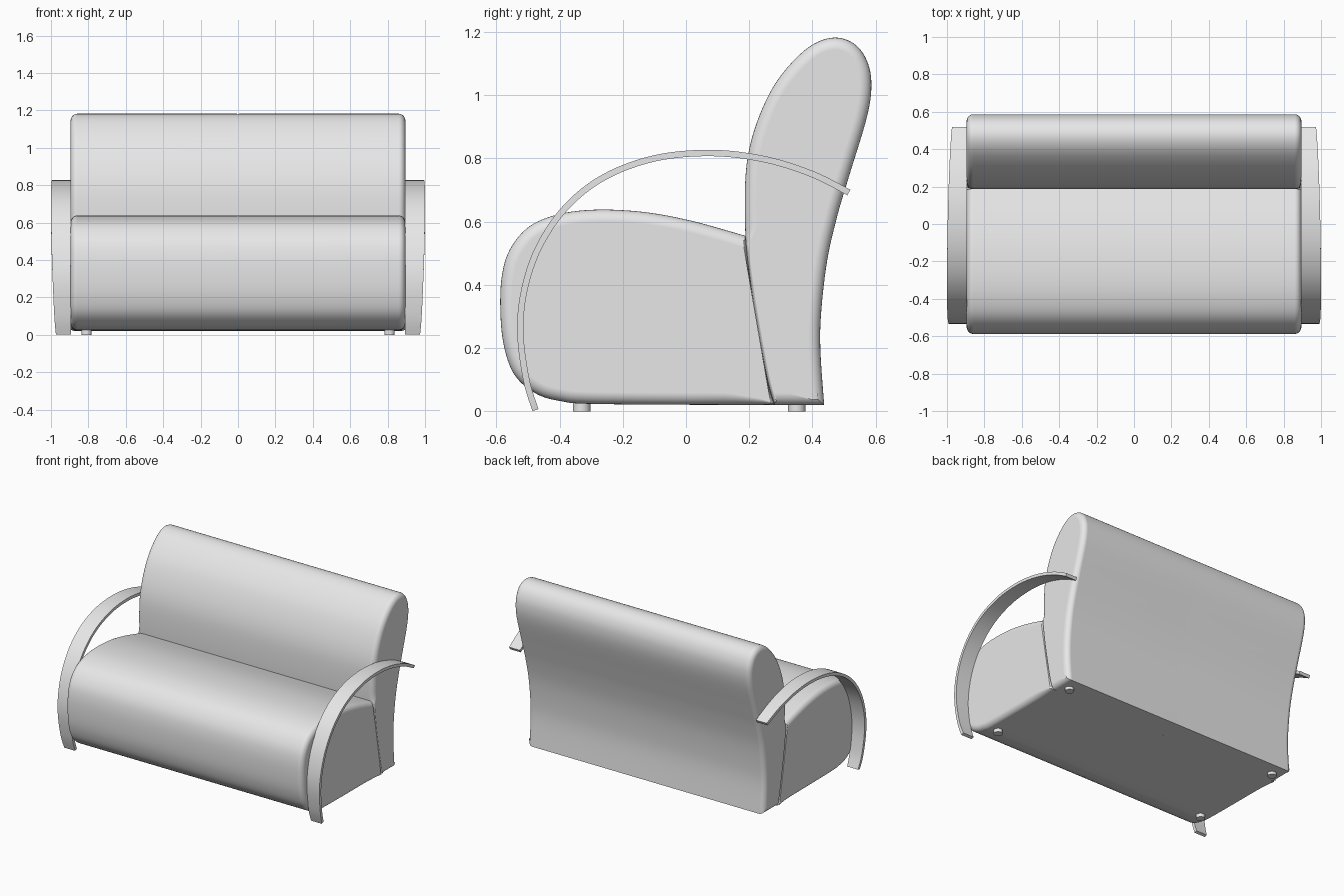
import bpy, bmesh, math
from mathutils import Vector

if "Cube" in bpy.data.objects:
    bpy.data.objects.remove(bpy.data.objects["Cube"])

GREY = (0.8, 0.8, 0.8, 1)
grey = bpy.data.materials.new("light_grey")
grey.use_nodes = True
grey.diffuse_color = GREY
grey.node_tree.nodes["Principled BSDF"].inputs["Base Color"].default_value = GREY


def finish(name, bm, angle=35):
    """Turn a bmesh into a smooth-shaded grey object."""
    bmesh.ops.recalc_face_normals(bm, faces=bm.faces)
    mesh = bpy.data.meshes.new(name)
    bm.to_mesh(mesh)
    bm.free()
    mesh.materials.append(grey)
    obj = bpy.data.objects.new(name, mesh)
    bpy.context.collection.objects.link(obj)
    bpy.ops.object.select_all(action="DESELECT")
    obj.select_set(True)
    bpy.context.view_layer.objects.active = obj
    bpy.ops.object.shade_smooth_by_angle(angle=math.radians(angle))
    weighted = obj.modifiers.new("clean_shading", "WEIGHTED_NORMAL")
    weighted.keep_sharp = True
    return obj


def smooth_path(points, closed, steps=6):
    """Smooth curve through points; a repeated point makes a corner."""
    pts = [Vector(p) for p in points]
    n = len(pts)
    get = (lambda i: pts[i % n]) if closed else (lambda i: pts[max(0, min(i, n - 1))])
    out = []
    for i in range(n if closed else n - 1):
        a, b, c, d = (get(i + k) for k in (-1, 0, 1, 2))
        if (c - b).length < 1e-6:
            continue
        for s in range(steps):
            t = s / steps
            out.append(0.5 * (2 * b + (c - a) * t + (2 * a - 5 * b + 4 * c - d) * t * t
                              + (3 * b - a - 3 * c + d) * t ** 3))
    if not closed:
        out.append(pts[-1])
    return out


def inward_offsets(loop, on_seam):
    """Inset vector per point, shallower along the seam between the cushions."""
    n = len(loop)
    area = sum(loop[i - 1].cross(loop[i]) for i in range(n))
    side = 1 if area > 0 else -1
    edges = []
    for i in range(n):
        a, b = loop[i], loop[(i + 1) % n]
        d = (b - a).normalized()
        edges.append((Vector((-d.y, d.x)) * side, 0.01 if on_seam(a, b) else 0.038))
    result = []
    for i in range(n):
        (n1, d1), (n2, d2) = edges[i - 1], edges[i]
        c = n1.dot(n2)
        if c > 0.93:
            result.append((n1 + n2).normalized() * (d1 + d2) / 2)
        else:
            result.append((n1 * (d1 - c * d2) + n2 * (d2 - c * d1)) / (1 - c * c))
    return result


def cushion(name, points, on_seam, half=0.895, fillet=0.035, segments=6):
    """Side profile swept across the width, with rounded ends and a centre seam."""
    loop = smooth_path(points, True)
    offsets = inward_offsets(loop, on_seam)
    right = [(0.006, 0)]
    for k in range(segments + 1):
        a = math.pi / 2 * k / segments
        right.append((half - fillet + fillet * math.sin(a), 1 - math.cos(a)))
    stations = [(-x, f) for x, f in reversed(right)] + [(0, 0.04)] + right
    bm = bmesh.new()
    rings = [[bm.verts.new((x, *(p + o * f))) for p, o in zip(loop, offsets)]
             for x, f in stations]
    for r, s in zip(rings, rings[1:]):
        for i in range(len(loop)):
            bm.faces.new((r[i - 1], r[i], s[i], s[i - 1]))
    bm.faces.new(rings[0])
    bm.faces.new(rings[-1])
    return finish(name, bm)


# Seam shared by the two cushions, from top to bottom
TOP, BOTTOM = (0.188, 0.555), (0.28, 0.02)
SEAM = [(0.202, 0.42), (0.222, 0.29), (0.256, 0.106)]

# Seat cushion
cushion("seat", [
    TOP, TOP, *SEAM, BOTTOM, BOTTOM,
    (-0.27, 0.023), (-0.4, 0.033), (-0.478, 0.058), (-0.54, 0.112), (-0.572, 0.19),
    (-0.586, 0.29), (-0.584, 0.416), (-0.558, 0.51), (-0.495, 0.585), (-0.4, 0.624),
    (-0.28, 0.638), (-0.13, 0.63), (0.02, 0.602)],
    lambda a, b: min(a.x, b.x) > 0.187)

# Backrest
cushion("backrest", [
    BOTTOM, BOTTOM, *reversed(SEAM), TOP,
    (0.187, 0.72), (0.2, 0.83), (0.232, 0.935), (0.28, 1.033), (0.343, 1.112),
    (0.406, 1.163), (0.47, 1.182), (0.528, 1.165), (0.568, 1.118), (0.586, 1.045),
    (0.574, 0.938), (0.517, 0.748), (0.479, 0.62), (0.447, 0.48), (0.428, 0.32),
    (0.425, 0.195), (0.437, 0.02), (0.437, 0.02)],
    lambda a, b: max(a.y, b.y) < 0.56 and max(a.x, b.x) < 0.281)

# Curved arms: flat bands that bow outward in the middle
ARM = smooth_path([
    (-0.476, 0.004), (-0.505, 0.1), (-0.524, 0.25), (-0.511, 0.385), (-0.465, 0.52),
    (-0.38, 0.645), (-0.26, 0.74), (-0.1, 0.8), (0.08, 0.817), (0.25, 0.797),
    (0.4, 0.75), (0.515, 0.692)], False)


def arm(name, side, thickness=0.02):
    bm = bmesh.new()
    rings = []
    last = len(ARM) - 1
    for i, p in enumerate(ARM):
        d = (ARM[min(i + 1, last)] - ARM[max(i - 1, 0)]).normalized()
        out = Vector((-d.y, d.x)) * thickness / 2
        outer = 1 - 0.027 * (2 * i / last - 1) ** 2
        rings.append([bm.verts.new((side * x, *(p + out * s)))
                      for x, s in ((0.892, -1), (outer, -1), (outer, 1), (0.892, 1))])
    for r, s in zip(rings, rings[1:]):
        for k in range(4):
            bm.faces.new((r[k - 1], r[k], s[k], s[k - 1]))
    bm.faces.new(rings[0])
    bm.faces.new(rings[-1])
    return finish(name, bm)


arm("left_arm", 1)
arm("right_arm", -1)

# Four short round feet
for side, side_name in ((1, "left"), (-1, "right")):
    for y, end_name in ((-0.33, "front"), (0.35, "back")):
        bm = bmesh.new()
        bmesh.ops.create_cone(bm, cap_ends=True, segments=24, radius1=0.028,
                              radius2=0.028, depth=0.03)
        bmesh.ops.translate(bm, verts=bm.verts, vec=(side * 0.81, y, 0.015))
        finish(f"{end_name}_{side_name}_foot", bm)
